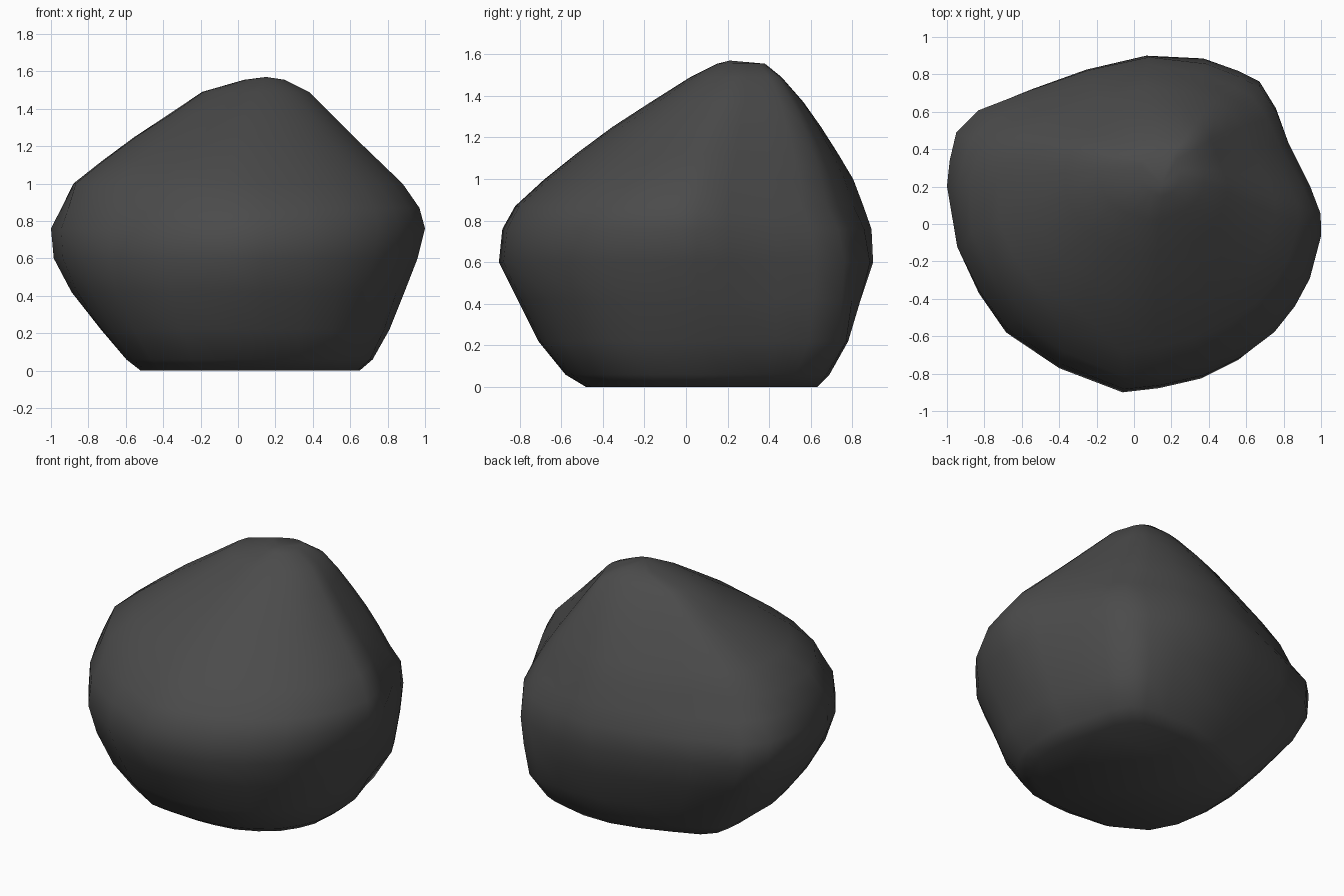
import bpy
import bmesh

# Remove the default cube
default = bpy.data.objects.get("Cube")
if default:
    bpy.data.objects.remove(default, do_unlink=True)

# Stone colour
stone = bpy.data.materials.new("dark_grey_stone")
stone.use_nodes = True
colour = (0.07, 0.07, 0.07, 1)
stone.diffuse_color = colour
shader = next(n for n in stone.node_tree.nodes if n.type == "BSDF_PRINCIPLED")
shader.inputs["Base Color"].default_value = colour
shader.inputs["Roughness"].default_value = 0.9

# Plan outline of the boulder at its widest, running round from the -x side
OUTLINE = [
    (-1, .2), (-.985, .34), (-.95, .49), (-.83, .61), (-.55, .72),
    (-.25, .825), (.08, .9), (.39, .875), (.58, .805), (.69, .75),
    (.78, .61), (.84, .44), (.95, .2), (1, .05), (1, -.07),
    (.94, -.3), (.86, -.45), (.75, -.59), (.58, -.72), (.38, -.82),
    (.15, -.875), (-.05, -.9), (-.4, -.77), (-.69, -.58), (-.84, -.37),
    (-.95, -.13),
]
HALF_DEPTH = 0.9

# Height of each layer and its reach along x and y
LAYERS = [
    (0, -.52, .65, -.48, .63),
    (.06, -.6, .72, -.58, .69),
    (.22, -.74, .81, -.71, .78),
    (.42, -.89, .89, -.81, .84),
    (.6, -.985, .96, -.9, .9),
    (.76, -1, 1, -.885, .895),
    (.87, -.965, .97, -.825, .86),
    (1, -.91, .88, -.68, .81),
    (1.12, -.75, .755, -.53, .735),
    (1.25, -.57, .62, -.355, .65),
    (1.37, -.38, .5, -.17, .565),
    (1.49, -.2, .38, .02, .46),
    (1.555, .03, .25, .15, .38),
]
PEAK = (.15, .21, 1.57)

# Fullness of the corners of each layer: back +x, back -x, front -x, front +x
CORNERS = [
    (.12, 0, .4, .13),
    (.18, -.05, .35, .13),
    (.2, -.04, .25, .08),
    (.12, 0, .12, .04),
    (.03, 0, 0, .02),
    (-.04, 0, -.04, 0),
    (-.1, -.1, -.08, 0),
    (-.1, -.15, .02, 0),
    (-.05, -.13, .08, 0),
    (0, -.13, .06, 0),
    (.05, -.1, 0, 0),
    (.18, -.12, 0, 0),
    (.1, -.1, 0, 0),
]


def clamp(value):
    return max(-1.0, min(1.0, value))


def corner_fullness(corners, u, v):
    back_plus, back_minus, front_minus, front_plus = corners
    if v > 0:
        return back_plus if u > 0 else back_minus
    return front_plus if u > 0 else front_minus


def add_layer(bm, layer, corners):
    """Fit the plan outline to the reach and corners of one layer."""
    height, x_low, x_high, y_low, y_high = layer
    ring = []
    for x, y in OUTLINE:
        u, v = x, y / HALF_DEPTH
        swell = 1 + corner_fullness(corners, u, v) * abs(u * v)
        u, v = clamp(u * swell), clamp(v * swell)
        px = (x_low + x_high) / 2 + u * (x_high - x_low) / 2
        py = (y_low + y_high) / 2 + v * (y_high - y_low) / 2
        ring.append(bm.verts.new((px, py, height)))
    return ring


# Loft the layers, then close the base and the peak
bm = bmesh.new()
rings = [add_layer(bm, *pair) for pair in zip(LAYERS, CORNERS)]
count = len(OUTLINE)
for lower, upper in zip(rings, rings[1:]):
    for i in range(count):
        j = (i + 1) % count
        bm.faces.new((lower[i], lower[j], upper[j], upper[i]))

peak = bm.verts.new(PEAK)
for i in range(count):
    bm.faces.new((rings[-1][i], rings[-1][(i + 1) % count], peak))
bm.faces.new(rings[0])

bmesh.ops.recalc_face_normals(bm, faces=bm.faces[:])
for face in bm.faces:
    face.smooth = True

mesh = bpy.data.meshes.new("boulder")
bm.to_mesh(mesh)
bm.free()
mesh.materials.append(stone)
boulder = bpy.data.objects.new("boulder", mesh)
bpy.context.collection.objects.link(boulder)
